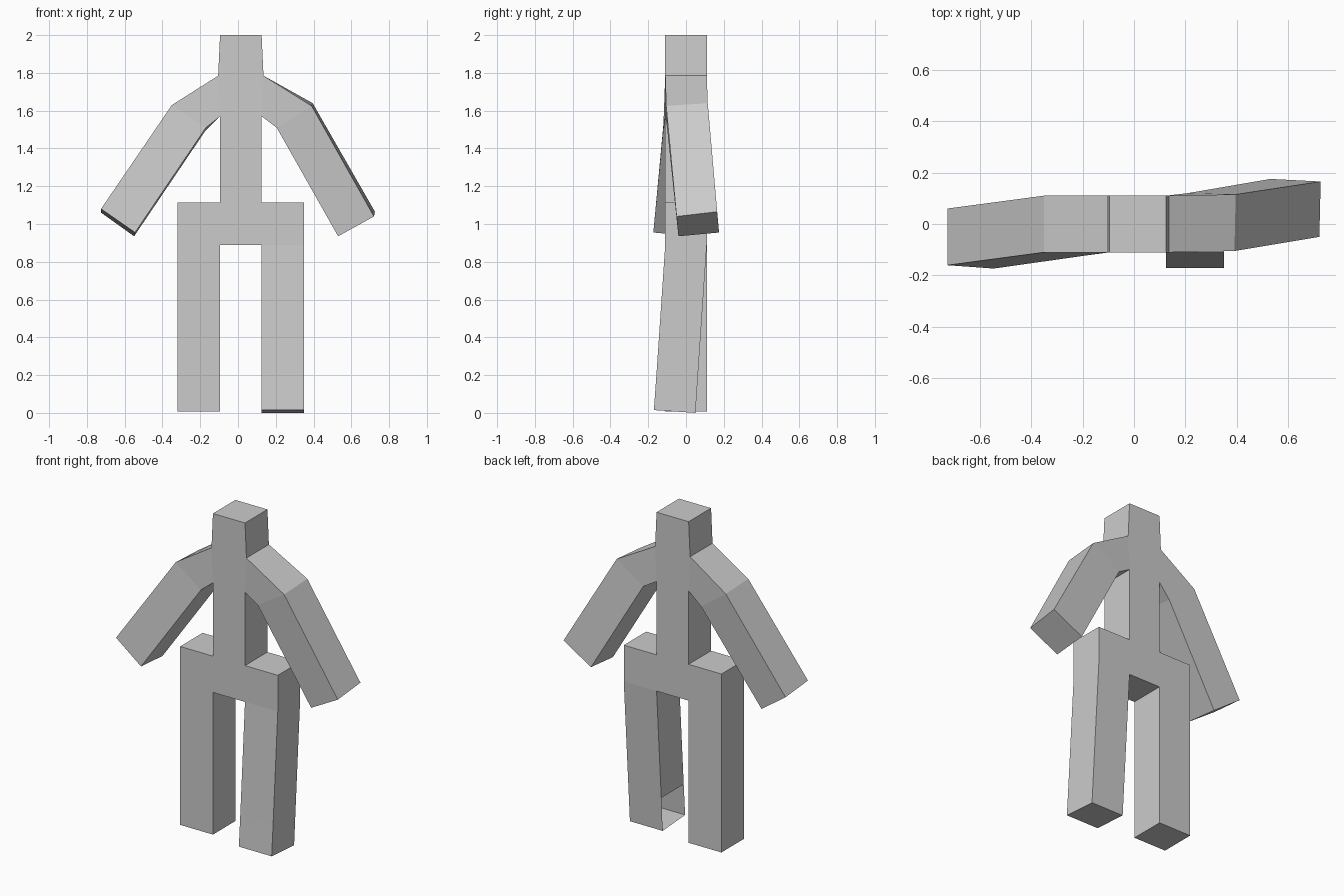
import bpy
import bmesh

cube = bpy.data.objects.get("Cube")
if cube:
    bpy.data.objects.remove(cube, do_unlink=True)

grey = bpy.data.materials.new("plain grey")
grey.use_nodes = True
grey.diffuse_color = (0.6, 0.6, 0.6, 1)
grey.node_tree.nodes["Principled BSDF"].inputs["Base Color"].default_value = (0.6, 0.6, 0.6, 1)

FRONT, LEFT, BACK, RIGHT = range(4)
DEPTH = 0.11           # half depth of the body
BODY = (-0.095, 0.125)  # sides of the torso
HIP, CROTCH = 1.115, 0.89
ARMPIT, NECK = 1.57, 1.785


def level(x0, x1, z, y0=-DEPTH, y1=DEPTH, tilt=0):
    """Four-cornered ring; tilt raises the front edge."""
    return [(x0, y0, z + tilt), (x1, y0, z + tilt), (x1, y1, z), (x0, y1, z)]


def loft(name, rings, cap_start=False, cap_end=True, skip=()):
    """Bridge four-cornered rings, leaving out (band, side) faces in skip."""
    bm = bmesh.new()
    loops = [[bm.verts.new(p) for p in ring] for ring in rings]
    for band, (a, b) in enumerate(zip(loops, loops[1:])):
        for i in range(4):
            if (band, i) not in skip:
                j = (i + 1) % 4
                bm.faces.new((a[i], a[j], b[j], b[i]))
    if cap_start:
        bm.faces.new(loops[0][::-1])
    if cap_end:
        bm.faces.new(loops[-1])
    bmesh.ops.recalc_face_normals(bm, faces=bm.faces[:])
    mesh = bpy.data.meshes.new(name)
    bm.to_mesh(mesh)
    bm.free()
    mesh.materials.append(grey)
    obj = bpy.data.objects.new(name, mesh)
    bpy.context.collection.objects.link(obj)
    return obj


# Pelvis, torso and head, open where the hips and arms join
a, b = BODY
loft("torso_and_head",
     [level(a, b, CROTCH), level(a, b, HIP), level(a, b, ARMPIT),
      level(a - 0.01, b + 0.01, NECK), level(a, b, 2)],
     cap_start=True,
     skip={(0, LEFT), (0, RIGHT), (2, LEFT), (2, RIGHT)})

# Straight right leg with its hip
loft("right_leg",
     [level(-0.32, a, HIP), level(-0.32, a, CROTCH), level(-0.32, a, 0.008)],
     cap_start=True, skip={(0, LEFT)})

# Left leg swings forward; its foot is open on the inner side
loft("left_leg",
     [level(b, 0.35, HIP), level(b, 0.35, CROTCH),
      level(b, 0.35, 0.21, -0.156, 0.064),
      level(b, 0.35, 0, -0.17, 0.05, tilt=0.015)],
     cap_start=True, skip={(0, RIGHT), (2, RIGHT)})


# Arms: corners run top front, bottom front, bottom back, top back
def shoulder(top_x, bottom_x):
    return [(top_x, -DEPTH, NECK), (bottom_x, -DEPTH, ARMPIT),
            (bottom_x, DEPTH, ARMPIT), (top_x, DEPTH, NECK)]


loft("right_arm", [
    shoulder(a - 0.01, a),
    [(-0.35, -0.11, 1.63), (-0.17, -0.12, 1.51), (-0.175, 0.10, 1.49), (-0.35, 0.11, 1.62)],
    [(-0.725, -0.16, 1.08), (-0.545, -0.173, 0.955), (-0.55, 0.045, 0.935), (-0.725, 0.06, 1.06)],
])

loft("left_arm", [
    shoulder(b + 0.01, b),
    [(0.39, -0.105, 1.625), (0.205, -0.10, 1.51), (0.21, 0.12, 1.52), (0.395, 0.115, 1.64)],
    [(0.72, -0.05, 1.04), (0.53, -0.04, 0.935), (0.53, 0.175, 0.955), (0.725, 0.165, 1.065)],
])
